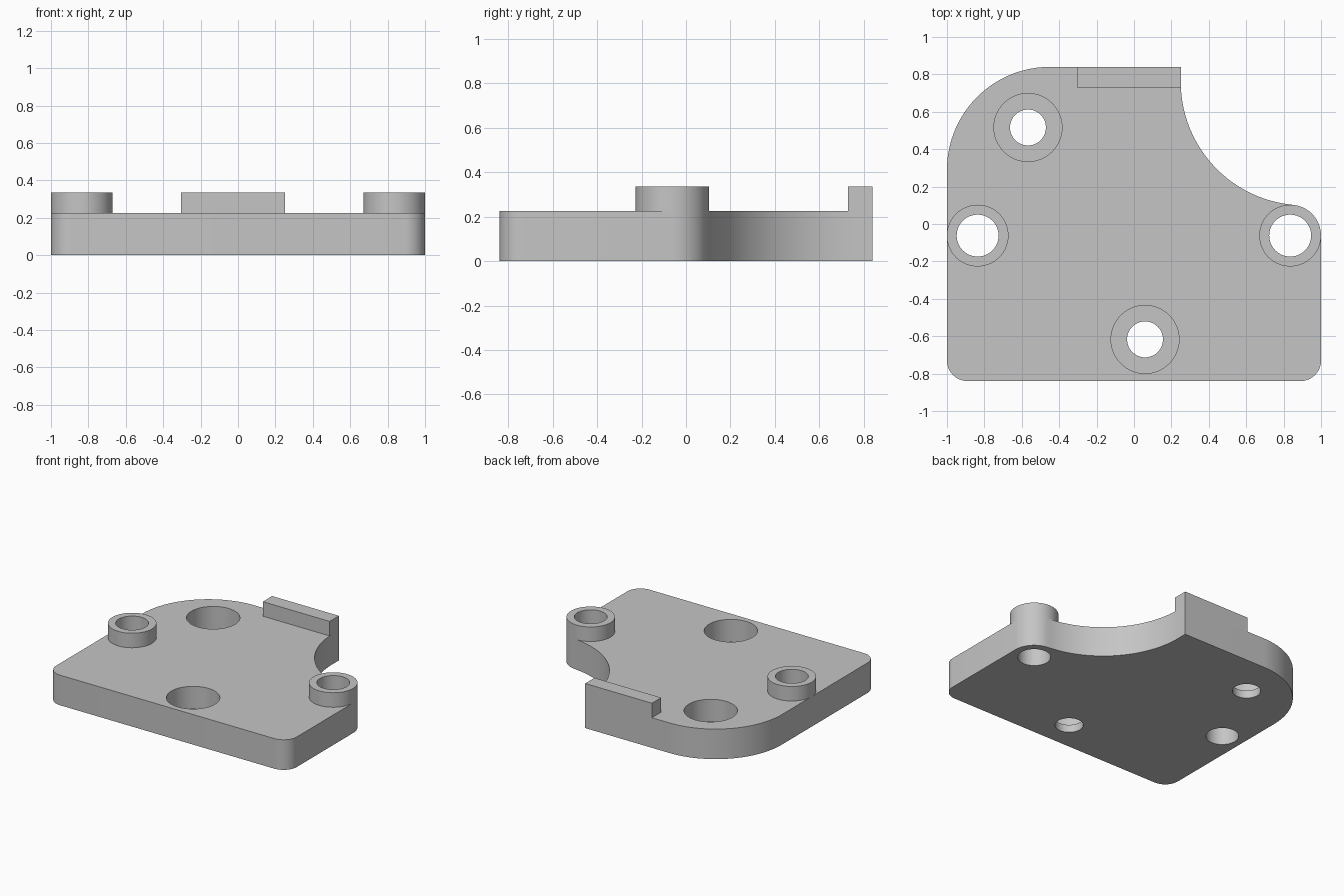
import bpy
import bmesh
from math import sin, cos, pi, radians, asin

if "Cube" in bpy.data.objects:
    bpy.data.objects.remove(bpy.data.objects["Cube"], do_unlink=True)

TOP, HIGH = 0.226, 0.335        # plate top, raised feature top
BACK, TAB_Y = 0.84, 0.73
NOTCH_X = 0.25
BOSS_Y, BOSS_R, BORE_R = -0.062, 0.165, 0.112
BOSSES = [(-0.836, BOSS_Y), (0.835, BOSS_Y)]
SCREWS = [(-0.567, 0.516), (0.059, -0.617)]
SCREW_R, HEAD_R, HEAD_FLOOR = 0.096, 0.182, 0.058

grey = bpy.data.materials.new("plain grey")
grey.use_nodes = True
colour = (0.56, 0.56, 0.56, 1)
grey.diffuse_color = colour
grey.node_tree.nodes["Principled BSDF"].inputs["Base Color"].default_value = colour


def arc(cx, cy, r, start, end, steps=24):
    angles = [radians(start + (end - start) * i / steps) for i in range(steps + 1)]
    return [(cx + r * cos(a), cy + r * sin(a)) for a in angles]


def finish(bm, name):
    bmesh.ops.recalc_face_normals(bm, faces=bm.faces)
    mesh = bpy.data.meshes.new(name)
    bm.to_mesh(mesh)
    bm.free()
    mesh.materials.append(grey)
    obj = bpy.data.objects.new(name, mesh)
    bpy.context.collection.objects.link(obj)
    return obj


def prism(name, outline, z0, z1):
    bm = bmesh.new()
    face = bm.faces.new([bm.verts.new((x, y, z0)) for x, y in outline])
    new = bmesh.ops.extrude_face_region(bm, geom=[face])["geom"]
    verts = [v for v in new if isinstance(v, bmesh.types.BMVert)]
    bmesh.ops.translate(bm, verts=verts, vec=(0, 0, z1 - z0))
    return finish(bm, name)


def circle(x, y, r):
    return arc(x, y, r, 0, 360, 64)[:-1]


def smooth(obj):
    bpy.ops.object.select_all(action="DESELECT")
    bpy.context.view_layer.objects.active = obj
    obj.select_set(True)
    bpy.ops.object.shade_smooth_by_angle(angle=radians(30))


def cut(target, cutter):
    mod = target.modifiers.new("hole", "BOOLEAN")
    mod.operation, mod.solver, mod.object = "DIFFERENCE", "EXACT", cutter
    bpy.context.view_layer.objects.active = target
    bpy.ops.object.modifier_apply(modifier=mod.name)
    bpy.data.objects.remove(cutter, do_unlink=True)


# Plate outline, counter-clockwise, with the concave notch at the back left
corner, big, notch_r = 0.11, 0.55, 0.66
notch_x, notch_y = NOTCH_X + notch_r, 0.76
lug_x = BOSSES[1][0]
notch_end = 270 - math_deg if (math_deg := asin((notch_x - lug_x) / notch_r) * 180 / pi) else 270
outline = (
    arc(-1 + corner, -BACK + corner, corner, 180, 270, 10)
    + arc(1 - corner, -BACK + corner, corner, 270, 360, 10)
    + arc(lug_x, BOSS_Y, BOSS_R, 0, 90, 16)[:-1]
    + arc(notch_x, notch_y, notch_r, notch_end, 180, 40)
    + [(NOTCH_X, BACK)]
    + arc(-1 + big, BACK - big, big, 90, 180, 36)
)
plate = prism("base_plate", outline, 0, TOP)

# Through bores and counterbored screw holes
for x, y in BOSSES:
    cut(plate, prism("bore_cutter", circle(x, y, BORE_R), -0.1, 0.5))
for x, y in SCREWS:
    cut(plate, prism("screw_cutter", circle(x, y, SCREW_R), -0.1, 0.5))
    cut(plate, prism("head_cutter", circle(x, y, HEAD_R), HEAD_FLOOR, 0.5))
smooth(plate)

# Raised ring bosses around the bores, open underneath where they meet the plate
for name, (x, y) in zip(("right_boss", "left_boss"), BOSSES):
    bm = bmesh.new()
    loops = [[bm.verts.new((px, py, z)) for px, py in circle(x, y, r)]
             for r, z in ((BOSS_R, TOP), (BOSS_R, HIGH), (BORE_R, HIGH), (BORE_R, TOP))]
    for a, b in zip(loops, loops[1:]):
        for i in range(len(a)):
            j = (i + 1) % len(a)
            bm.faces.new((a[i], a[j], b[j], b[i]))
    smooth(finish(bm, name))

# Raised locating tab along the back edge
prism("locating_tab", [(-0.305, TAB_Y), (NOTCH_X, TAB_Y), (NOTCH_X, BACK), (-0.305, BACK)], TOP, HIGH)
